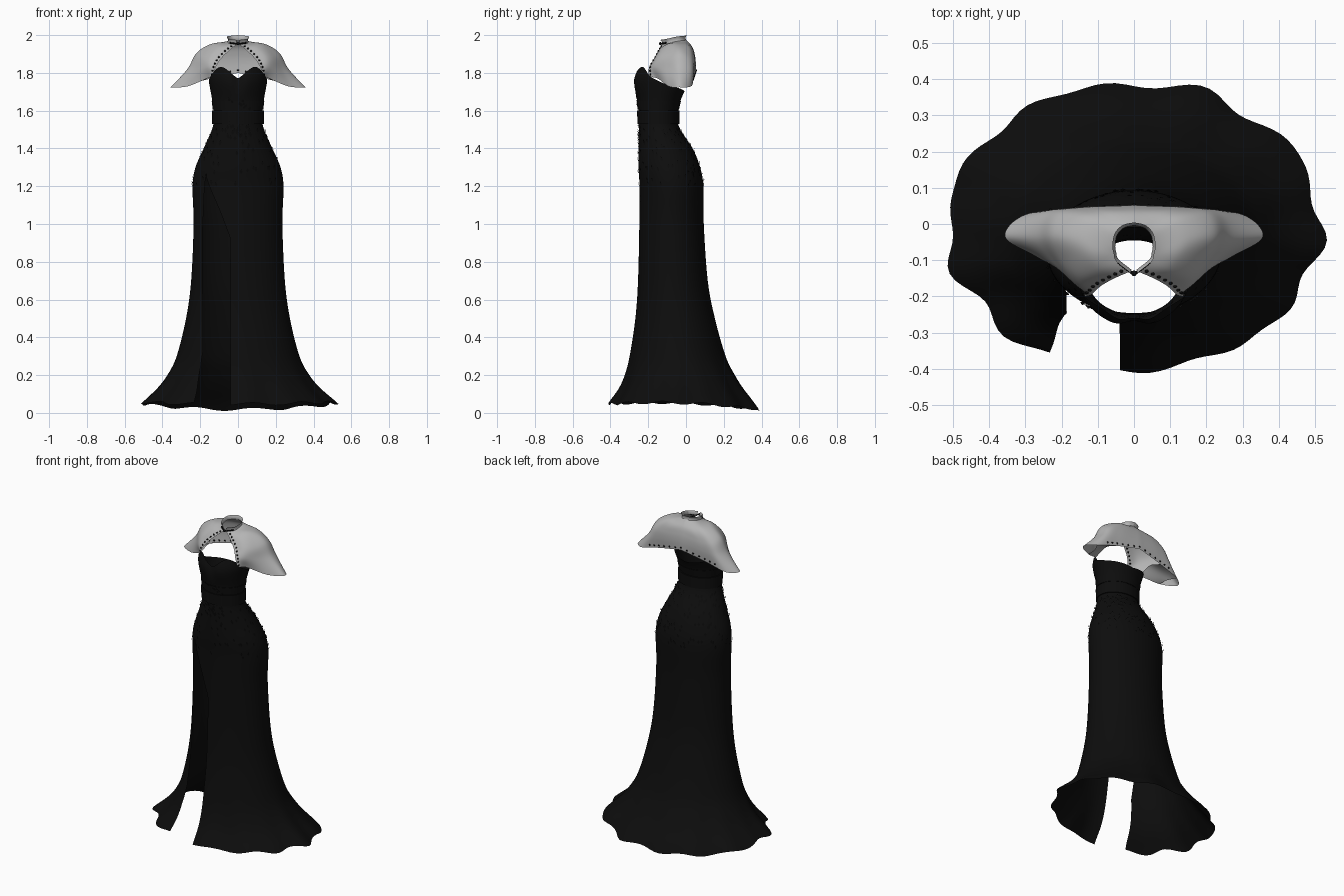
import bpy, bmesh, math, random
from mathutils import Vector

cube = bpy.data.objects.get("Cube")
if cube:
    bpy.data.objects.remove(cube, do_unlink=True)
random.seed(4)


def material(name, value):
    m = bpy.data.materials.new(name)
    m.use_nodes = True
    colour = (value, value, value, 1)
    m.diffuse_color = colour
    bsdf = m.node_tree.nodes["Principled BSDF"]
    bsdf.inputs["Base Color"].default_value = colour
    bsdf.inputs["Roughness"].default_value = 0.8
    return m


BLACK = material("black fabric", 0.004)
GREY = material("sheer grey fabric", 0.46)


def smooth(points, n):
    """Catmull-Rom curve through the points, n steps per span."""
    p = [Vector(q) for q in points]
    p = [2 * p[0] - p[1]] + p + [2 * p[-1] - p[-2]]
    out = []
    for i in range(1, len(p) - 2):
        a, b, c, d = p[i - 1:i + 3]
        for k in range(n):
            u = k / n
            out.append(0.5 * (2 * b + (c - a) * u + (2 * a - 5 * b + 4 * c - d) * u * u
                              + (3 * b - a - 3 * c + d) * u ** 3))
    return out + [p[-2]]


def finish(name, bm, mat, mirror=False, angle=60):
    bmesh.ops.remove_doubles(bm, verts=bm.verts, dist=0.0002)
    bmesh.ops.recalc_face_normals(bm, faces=bm.faces)
    mesh = bpy.data.meshes.new(name)
    bm.to_mesh(mesh)
    bm.free()
    mesh.materials.append(mat)
    ob = bpy.data.objects.new(name, mesh)
    bpy.context.collection.objects.link(ob)
    if mirror:
        ob.modifiers.new("mirror", "MIRROR").merge_threshold = 0.0005
    bpy.ops.object.select_all(action="DESELECT")
    ob.select_set(True)
    bpy.context.view_layer.objects.active = ob
    bpy.ops.object.shade_smooth_by_angle(angle=math.radians(angle))


def add_grid(bm, rows):
    vs = [[bm.verts.new(c) for c in r] for r in rows]
    for r, s in zip(vs, vs[1:]):
        for i in range(len(r) - 1):
            bm.faces.new((r[i], r[i + 1], s[i + 1], s[i]))


# Dress outline: height, half width, front depth, back depth
OUTLINE = smooth([
    (0.0, .56, -.43, .40), (.06, .505, -.395, .36), (.13, .43, -.35, .305),
    (.2, .375, -.322, .26), (.3, .325, -.298, .21), (.5, .275, -.268, .153),
    (.7, .248, -.254, .115), (1.0, .235, -.247, .094), (1.2, .241, -.246, .092),
    (1.3, .225, -.252, .075), (1.4, .182, -.252, .035), (1.5, .138, -.25, -.03),
    (1.56, .128, -.25, -.045), (1.65, .136, -.258, -.03), (1.73, .15, -.28, .005),
    (1.78, .157, -.28, .012), (1.85, .15, -.25, .02)], 6)
NECKLINE = smooth([(1.77, 0), (1.832, 0), (1.775, 0), (1.735, 0), (1.715, 0), (1.7, 0)], 8)


def outline(z):
    for a, b in zip(OUTLINE, OUTLINE[1:]):
        if z <= b[0]:
            return a.lerp(b, (z - a[0]) / (b[0] - a[0]))
    return OUTLINE[-1]


def surface(t, z, grow=0.0):
    """Point on the dress; t is the angle from the front towards the left."""
    _, rx, front, back = outline(max(z, 0))
    flare = max(0, 0.4 - z) ** 2
    ripple = 1 + flare * (0.16 * math.sin(9 * t + 1) + 0.12 * math.sin(14 * t))
    x = (rx + grow) * math.sin(t) * ripple
    y = (front + back) / 2 - ((back - front) / 2 + grow) * math.cos(t) * ripple
    if z > 1.68 and math.cos(t) > 0:
        y += 0.25 * (z - 1.68) * math.exp(-(x / 0.03) ** 2)
    return Vector((x, y, z))


def hem(t):
    return 0.032 + 0.02 * math.sin(t) ** 2 + 0.014 * math.cos(t) + 0.008 * math.sin(11 * t)


def top(t):
    a = abs((t + math.pi) % (2 * math.pi) - math.pi) / math.pi
    f = a * (len(NECKLINE) - 1)
    i = min(int(f), len(NECKLINE) - 2)
    return NECKLINE[i].lerp(NECKLINE[i + 1], f - i)[0]


def slit(z):
    """Angles of the two slit edges; they meet in a seam above the hips."""
    z = min(z, 1.2)
    rx = outline(z)[1]
    spread = min(1, (1.2 - z) / 0.3)
    inner = -math.asin(0.04 / rx)
    outer = -math.asin((0.19 + 0.2 * max(0, 0.3 - z)) / rx)
    return -0.8 + (inner + 0.8) * spread, -0.8 + (outer + 0.8) * spread


# Strapless gown with the open front slit
bm = bmesh.new()
rows = []
ROWS, COLS = 90, 112
for r in range(ROWS + 1):
    s = r / ROWS
    t0, t1 = slit(0.03 + 1.72 * s)
    row = []
    for c in range(COLS + 1):
        t = t0 + (2 * math.pi + t1 - t0) * c / COLS
        row.append(surface(t, hem(t) + (top(t) - hem(t)) * s))
    rows.append(row)
add_grid(bm, rows)
finish("gown", bm, BLACK)


# Waist belt and the folded band above it
def band(name, low, high, grow):
    bm = bmesh.new()
    steps = [(low, 0), (low, grow), (high, grow), (high, 0)]
    add_grid(bm, [[surface(2 * math.pi * c / 64, z, g) for c in range(65)] for z, g in steps])
    finish(name, bm, BLACK, angle=40)


band("belt", 1.53, 1.6, 0.007)
band("bodice_fold", 1.605, 1.65, 0.003)

# Small lace leaves over hips and bodice front
bm = bmesh.new()
for i in range(230):
    z = random.uniform(1.2, 1.5)
    t = random.uniform(-math.pi, math.pi)
    if i % 6 == 0:
        z, t = random.uniform(1.45, 1.66), random.uniform(-0.5, 0.5)
    w = 0.008 / outline(z)[1]
    leaf = [surface(t, z - 0.012, 0.001), surface(t + w, z, 0.004),
            surface(t, z + 0.012, 0.009), surface(t - w, z, 0.004)]
    bm.faces.new([bm.verts.new(p) for p in leaf])
finish("lace_leaves", bm, BLACK)

# Cape: spokes from the neck to the outer edge, front opening to back centre
SPOKES = [
    [(.008, -.13, 1.95), (.05, -.148, 1.915), (.09, -.17, 1.875), (.118, -.195, 1.83), (.135, -.2, 1.78)],
    [(.045, -.1, 1.955), (.1, -.125, 1.935), (.15, -.15, 1.885), (.165, -.165, 1.83), (.165, -.15, 1.77)],
    [(.052, -.08, 1.96), (.13, -.085, 1.95), (.195, -.1, 1.89), (.225, -.1, 1.82), (.27, -.09, 1.728)],
    [(.055, -.06, 1.965), (.145, -.04, 1.952), (.22, -.035, 1.905), (.268, -.035, 1.82), (.356, -.035, 1.724)],
    [(.05, -.03, 1.97), (.13, .01, 1.945), (.2, .025, 1.89), (.24, .03, 1.82), (.3, .026, 1.728)],
    [(.03, -.008, 1.972), (.08, .03, 1.935), (.13, .043, 1.885), (.15, .046, 1.83), (.165, .04, 1.765)],
    [(0, 0, 1.975), (0, .032, 1.94), (0, .046, 1.9), (0, .052, 1.855), (0, .052, 1.8)]]
N = 8
along = [smooth(s, N) for s in SPOKES]
cape = [smooth(ring, N) for ring in zip(*along)]
bm = bmesh.new()
add_grid(bm, cape)

# Underarm closing each sleeve
edge = cape[-1]
under = []
for k in range(N + 1):
    a, b = edge[N + k], edge[5 * N - k]
    f = k / N
    mid = (a + b) / 2 + Vector((-0.012 * f, 0, 0.03 * (1 - f)))
    under.append(smooth([a, mid, b], 6))
add_grid(bm, under)
finish("cape", bm, GREY, mirror=True)

# Standing collar
bm = bmesh.new()
add_grid(bm, [[p + Vector((p.x * g, (p.y + 0.06) * g, h)) for p in cape[0]]
              for g, h in ((0, 0), (-0.06, 0.012), (0.08, 0.025))])
finish("collar", bm, GREY, mirror=True)


# Beads along the front edges and the lower back edge
def bead(bm, p, size):
    made = bmesh.ops.create_icosphere(bm, subdivisions=1, radius=size)["verts"]
    bmesh.ops.translate(bm, verts=made, vec=p)


bm = bmesh.new()
for r in range(3, len(cape) - 1, 3):
    bead(bm, cape[r][2], 0.006)
for c in range(5 * N - 4, 6 * N + 1, 2):
    bead(bm, cape[-3][c], 0.006)
finish("beads", bm, BLACK, mirror=True)

# Neck clasp with its two cords
bm = bmesh.new()
bead(bm, Vector((0, -0.136, 1.955)), 0.009)
for p in cape[0][:8]:
    bead(bm, p + Vector((0, -0.003, 0.004)), 0.005)
finish("neck_clasp", bm, BLACK, mirror=True)
